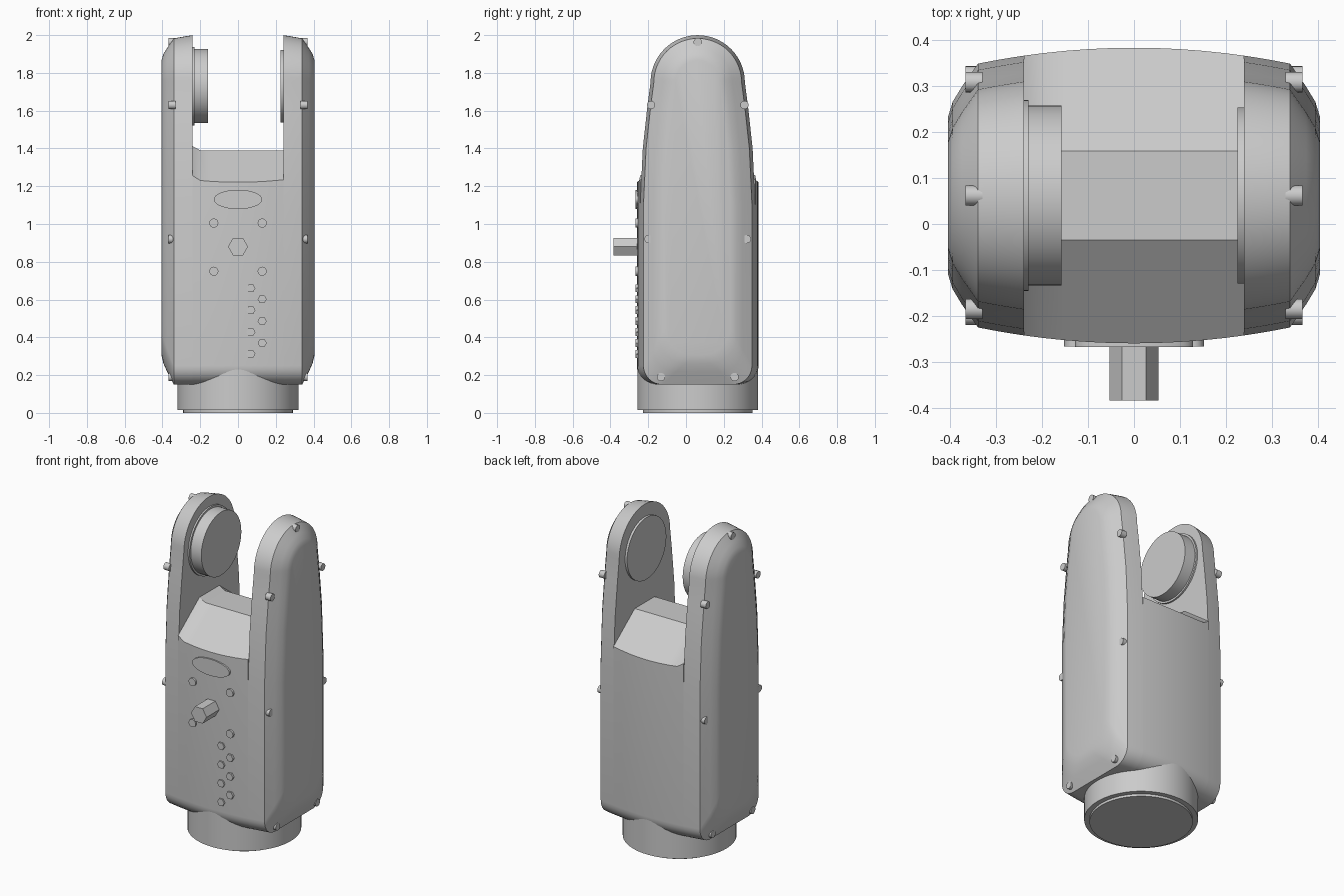
import bpy, bmesh, math
from mathutils import Matrix

if "Cube" in bpy.data.objects:
    bpy.data.objects.remove(bpy.data.objects["Cube"], do_unlink=True)

CY = 0.062          # depth of the body's centre line
HALF = 0.322        # half depth of the body at the middle

grey = bpy.data.materials.new("plain grey")
grey.use_nodes = True
grey.diffuse_color = (0.6, 0.6, 0.6, 1)
grey.node_tree.nodes["Principled BSDF"].inputs["Base Color"].default_value = (0.6, 0.6, 0.6, 1)


def finish(bm, name, angle=25):
    bmesh.ops.recalc_face_normals(bm, faces=bm.faces)
    mesh = bpy.data.meshes.new(name)
    bm.to_mesh(mesh)
    bm.free()
    mesh.materials.append(grey)
    obj = bpy.data.objects.new(name, mesh)
    bpy.context.collection.objects.link(obj)
    bpy.ops.object.select_all(action='DESELECT')
    obj.select_set(True)
    bpy.context.view_layer.objects.active = obj
    bpy.ops.object.shade_smooth_by_angle(angle=math.radians(angle))
    return obj


def loft(name, sections):
    """Skin a list of (x, [(y, z), ...]) outlines and cap both ends."""
    bm = bmesh.new()
    rings = [[bm.verts.new((x, CY + y, z)) for y, z in pts] for x, pts in sections]
    n = len(rings[0])
    for a, b in zip(rings, rings[1:]):
        for i in range(n):
            j = (i + 1) % n
            bm.faces.new((a[i], a[j], b[j], b[i]))
    bm.faces.new(rings[0])
    bm.faces.new(rings[-1])
    return finish(bm, name)


def cylinder(name, axis, centre, radius, start, end, sides=48, squash=1, turn=0):
    """Prism along an axis; centre gives the two other coordinates."""
    bm = bmesh.new()
    bmesh.ops.create_cone(bm, cap_ends=True, segments=sides, radius1=radius,
                          radius2=radius, depth=abs(end - start))
    mid, (a, b) = (start + end) / 2, centre
    spin = Matrix.Rotation(turn, 4, 'Z')
    scale = Matrix.Diagonal((1, squash, 1, 1))
    if axis == 'x':
        place = Matrix.Translation((mid, a, b)) @ Matrix.Rotation(math.pi / 2, 4, 'Y')
    elif axis == 'y':
        place = Matrix.Translation((a, mid, b)) @ Matrix.Rotation(math.pi / 2, 4, 'X')
    else:
        place = Matrix.Translation((a, b, mid))
    bmesh.ops.transform(bm, matrix=place @ scale @ spin, verts=bm.verts)
    return finish(bm, name)


def half_depth(x):
    return HALF - 0.3 * x * x


def bottom_corner(hw, z, r, steps=8):
    """Rounded lower corner on the +y side, running upward."""
    arc = [i * math.pi / 2 / steps for i in range(steps + 1)]
    return [(hw - r + r * math.sin(t), z + r - r * math.cos(t)) for t in arc]


def mirrored(side):
    return side + [(-y, z) for y, z in reversed(side) if abs(y) > 1e-6]


def arm_outline(hw, inset=0.0):
    """Tall rounded outline that tapers to a half-round top."""
    hw -= inset
    side = bottom_corner(hw, 0.15 + inset * 1.35, 0.1 + inset * 0.45)
    side += [(hw, 1.1), (hw - 0.014, 1.4), (hw - 0.038, 1.62)]
    r = hw - 0.055
    side += [(r * math.cos(t), 1.75 + r * math.sin(t))
             for t in (i * math.pi / 28 for i in range(15))]
    return mirrored(side)


def saddle_outline(hw, lift):
    """Body block with a flat-topped ridge between the arms."""
    side = bottom_corner(hw, 0.15, 0.1)
    side += [(hw, 1.39 + lift - 0.75 * (hw - 0.097)), (0.097, 1.39 + lift)]
    return mirrored(side)


# Central body, gently bowed front and back
xs = [-0.24, -0.2, -0.15, -0.1, -0.05, 0, 0.05, 0.1, 0.15, 0.2, 0.24]
loft("central_body", [(x, saddle_outline(half_depth(x), 0.022 if x < -0.22 else 0)) for x in xs])

# Side arms with bevelled outer covers, and cover screws
cover_steps = [(0.34, 0), (0.375, 0.05), (0.395, 0.083), (0.405, 0.115)]
screws = [(0, 1.963)]
for s in (-1, 1):
    screws += [(s * 0.247, 1.63), (s * 0.26, 0.92), (s * 0.195, 0.19)]
for side, name in ((1, "left"), (-1, "right")):
    sections = [(side * x, arm_outline(half_depth(x))) for x in (0.24, 0.275, 0.31)]
    sections += [(side * x, arm_outline(half_depth(0.34), d)) for x, d in cover_steps]
    loft(name + "_arm", sections)
    for i, (y, z) in enumerate(screws):
        cylinder(f"{name}_cover_screw_{i + 1}", 'x', (CY + y, z), 0.022,
                 side * 0.33, side * 0.367, 20)

# Pivot discs facing each other between the arms
cylinder("right_pivot_flange", 'x', (CY, 1.73), 0.208, -0.25, -0.23, 64)
cylinder("right_pivot_disc", 'x', (CY, 1.73), 0.196, -0.24, -0.158, 64)
cylinder("left_pivot_disc", 'x', (CY, 1.73), 0.192, 0.226, 0.25, 64)

# Round base and foot plate
cylinder("base", 'z', (0, CY), 0.32, 0.015, 0.24, 72)
cylinder("foot_plate", 'z', (0, CY), 0.29, 0, 0.03, 72)

# Front panel: oval plate, hexagonal post, bolts and buttons
cylinder("oval_plate", 'y', (0, 1.13), 0.128, -0.268, -0.24, 48, squash=0.4)
cylinder("hex_post", 'y', (0, 0.88), 0.053, -0.384, -0.24, 6, turn=math.pi / 2)
for x in (-0.128, 0.128):
    for z in (0.75, 1.005):
        cylinder("panel_bolt", 'y', (x, z), 0.024, -0.267, -0.24, 16)
for i in range(7):
    x = 0.068 if i % 2 == 0 else 0.128
    cylinder(f"button_{i + 1}", 'y', (x, 0.66 - i * 0.058), 0.024, -0.267, -0.24, 6,
             turn=math.pi / 2)
